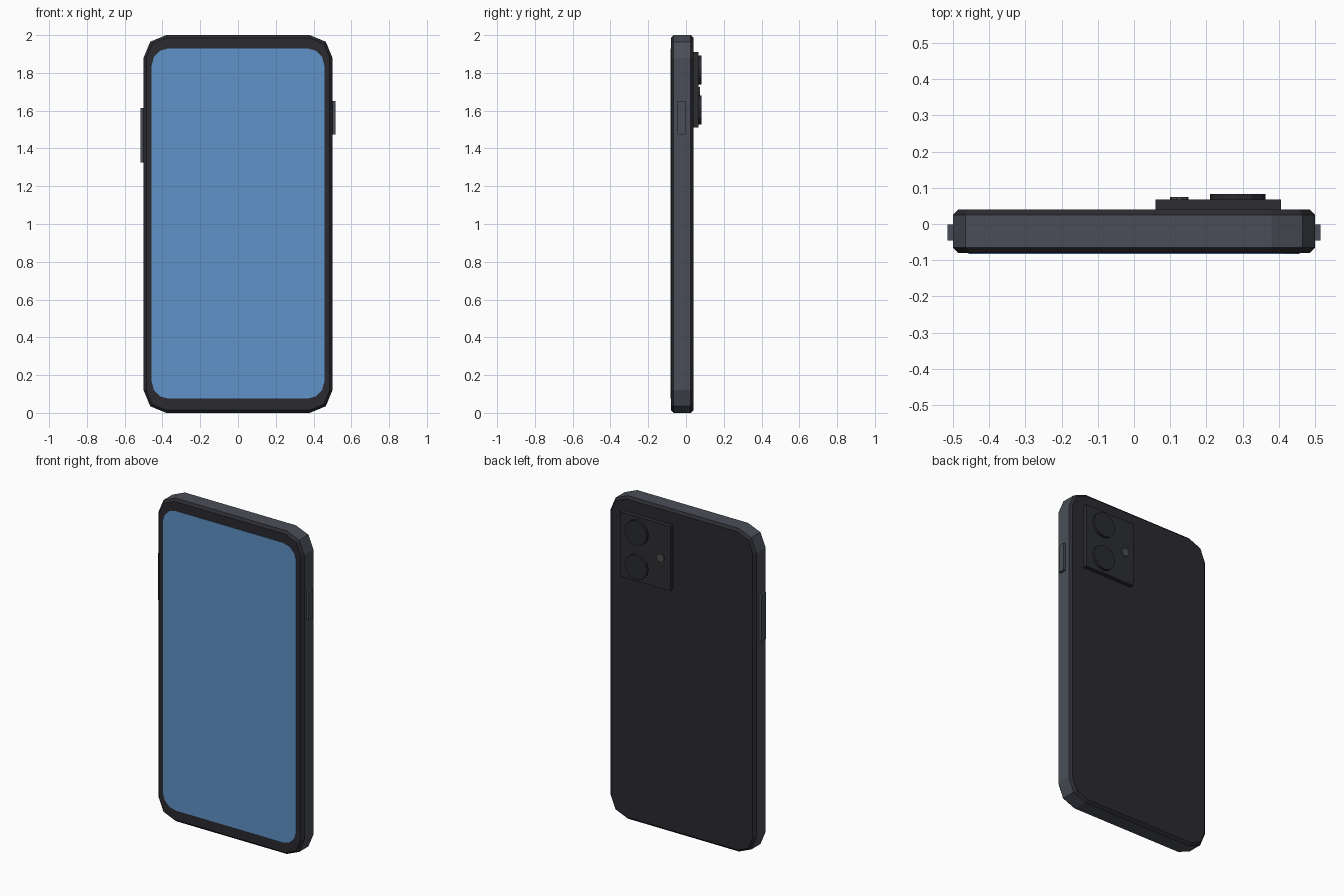
import bpy, bmesh, math

if "Cube" in bpy.data.objects:
    bpy.data.objects.remove(bpy.data.objects["Cube"])


def material(name, r, g, b):
    m = bpy.data.materials.new(name)
    m.diffuse_color = (r, g, b, 1)
    m.use_nodes = True
    m.node_tree.nodes["Principled BSDF"].inputs["Base Color"].default_value = m.diffuse_color
    return m


BLACK = material("matte black", 0.024, 0.024, 0.030)
FRAME = material("slate grey", 0.068, 0.076, 0.095)
BLUE = material("screen blue", 0.115, 0.287, 0.58)
BUMP = material("charcoal", 0.026, 0.027, 0.032)
LENS = material("lens black", 0.022, 0.023, 0.028)
FLASH = material("flash grey", 0.07, 0.075, 0.075)


def outline(half_w, z0, z1, r, segs):
    """Rounded rectangle in x and z."""
    pts = []
    corners = [(half_w - r, z1 - r), (r - half_w, z1 - r),
               (r - half_w, z0 + r), (half_w - r, z0 + r)]
    for i, (cx, cz) in enumerate(corners):
        for k in range(segs + 1):
            a = math.pi / 2 * (i + k / segs)
            pts.append((cx + r * math.cos(a), cz + r * math.sin(a)))
    return pts


def loft(name, layers, mats, side_rule=None):
    """Skin a list of (y, outline) layers and cap both ends."""
    bm = bmesh.new()
    rings = [[bm.verts.new((x, y, z)) for x, z in pts] for y, pts in layers]
    n = len(rings[0])
    for a, b in zip(rings, rings[1:]):
        for i in range(n):
            j = (i + 1) % n
            bm.faces.new((a[i], a[j], b[j], b[i]))
    bm.faces.new(rings[0])
    bm.faces.new(rings[-1])
    bmesh.ops.recalc_face_normals(bm, faces=bm.faces)
    if side_rule:
        for f in bm.faces:
            f.material_index = 1 if side_rule(f) else 0
    me = bpy.data.meshes.new(name)
    bm.to_mesh(me)
    bm.free()
    for m in mats:
        me.materials.append(m)
    ob = bpy.data.objects.new(name, me)
    bpy.context.collection.objects.link(ob)
    return ob


def box(name, x, y, z, mat):
    pts = [(x[0], z[0]), (x[1], z[0]), (x[1], z[1]), (x[0], z[1])]
    return loft(name, [(y[0], pts), (y[1], pts)], [mat])


def disc(name, cx, cz, r, y0, y1, sides, mat):
    pts = [(cx + r * math.cos(math.tau * i / sides),
            cz + r * math.sin(math.tau * i / sides)) for i in range(sides)]
    return loft(name, [(y0, pts), (y1, pts)], [mat])


# Body: chamfered slab, grey around the rim and black elsewhere
B = 0.015
outer = outline(0.5, 0, 2, 0.12, 2)
inner = outline(0.5 - B, B, 2 - B, 0.12 - B, 2)
loft("body", [(-0.08, inner), (-0.08 + B, outer), (0.04 - B, outer), (0.04, inner)],
     [BLACK, FRAME], lambda f: abs(f.normal.y) < 0.1)

# Screen plate
screen = outline(0.457, 0.075, 1.93, 0.09, 3)
loft("screen", [(-0.083, screen), (-0.078, screen)], [BLUE])

# Side buttons
box("volume_button", (-0.515, -0.49), (-0.045, -0.002), (1.325, 1.615), FRAME)
box("power_button", (0.49, 0.515), (-0.045, -0.002), (1.475, 1.65), FRAME)

# Camera block with two lenses and a flash
box("camera_block", (0.06, 0.405), (0.03, 0.067), (1.51, 1.91), BUMP)
for name, z in (("upper_lens", 1.815), ("lower_lens", 1.603)):
    disc(name, 0.286, z, 0.077, 0.06, 0.083, 12, LENS)
disc("flash", 0.125, 1.70, 0.026, 0.06, 0.075, 10, FLASH)
